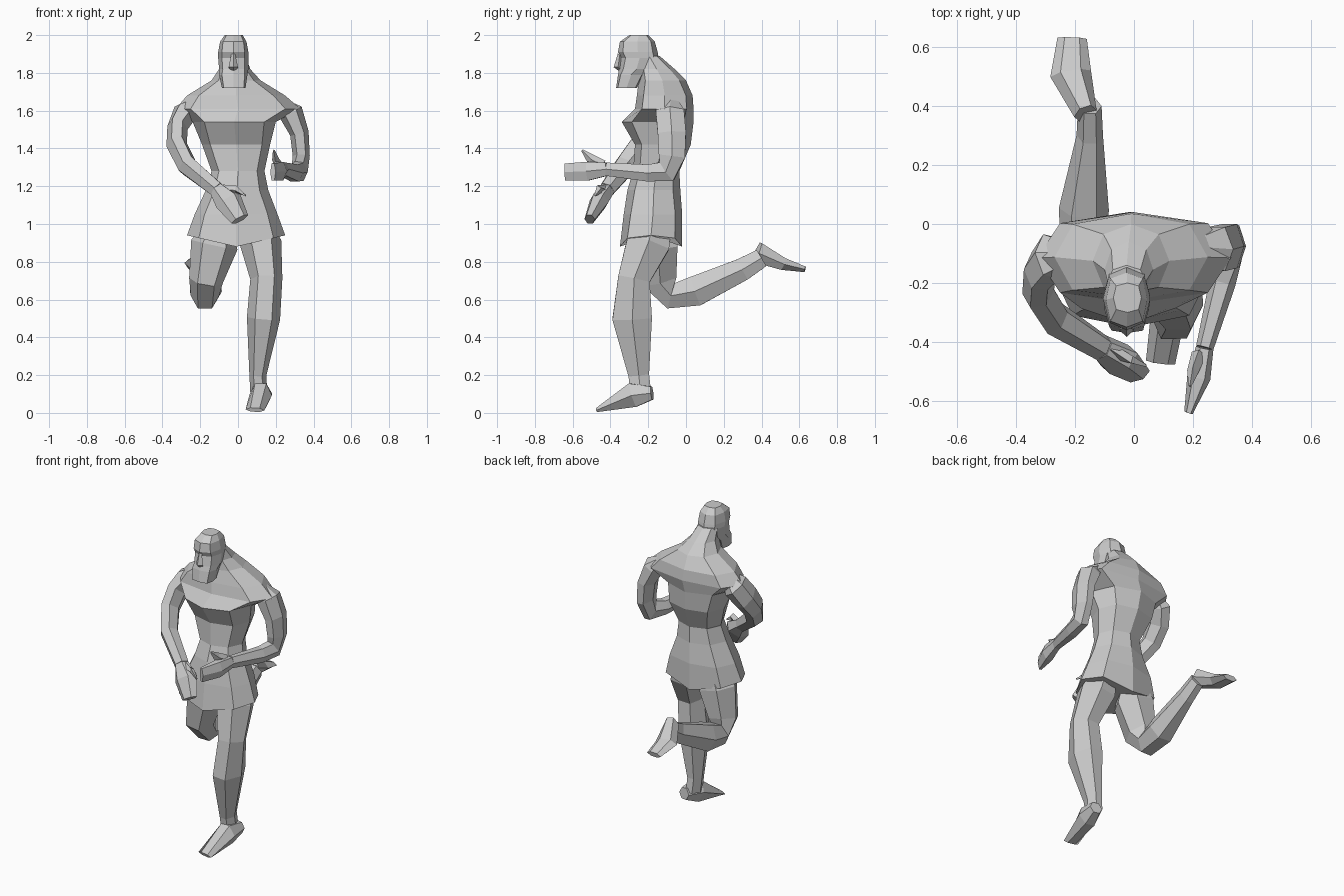
import bpy
import bmesh
import math
from mathutils import Vector

old = bpy.data.objects.get("Cube")
if old:
    bpy.data.objects.remove(old, do_unlink=True)

# One plain grey for the whole figure
grey = bpy.data.materials.new("stone_grey")
grey.use_nodes = True
colour = (0.6, 0.6, 0.6, 1)
grey.diffuse_color = colour
grey.node_tree.nodes["Principled BSDF"].inputs["Base Color"].default_value = colour


def skin_rings(name, rings):
    """Join matching rings of points into one closed, flat-shaded part."""
    bm = bmesh.new()
    loops = [[bm.verts.new(point) for point in ring] for ring in rings]
    count = len(loops[0])
    for lower, upper in zip(loops, loops[1:]):
        for i in range(count):
            j = (i + 1) % count
            bm.faces.new((lower[i], lower[j], upper[j], upper[i]))
    bm.faces.new(loops[0][::-1])
    bm.faces.new(loops[-1])
    bmesh.ops.recalc_face_normals(bm, faces=bm.faces)
    mesh = bpy.data.meshes.new(name)
    bm.to_mesh(mesh)
    bm.free()
    mesh.materials.append(grey)
    part = bpy.data.objects.new(name, mesh)
    bpy.context.scene.collection.objects.link(part)
    return part


def level_ring(z, x_min, x_max, front, back, corner=0.72, rise=0.0):
    """Eight-sided horizontal ring; rise lifts its sides."""
    middle = Vector(((x_min + x_max) / 2, (front + back) / 2, z))
    half_x, half_y = (x_max - x_min) / 2, (back - front) / 2
    ring = []
    for step in range(8):
        angle = step * math.pi / 4
        reach = corner * math.sqrt(2) if step % 2 else 1
        across, along = math.cos(angle) * reach, math.sin(angle) * reach
        ring.append(middle + Vector((half_x * across, half_y * along, rise * abs(across))))
    return ring


def limb(name, stations, sides=6):
    """Tapered limb through stations of (x, y, z, half width, half depth)."""
    centres = [Vector(station[:3]) for station in stations]
    rings = []
    for i, (centre, station) in enumerate(zip(centres, stations)):
        ahead = centres[min(i + 1, len(centres) - 1)]
        behind = centres[max(i - 1, 0)]
        tangent = (ahead - behind).normalized()
        side = Vector((1, 0, 0))
        side = (side - tangent * side.dot(tangent)).normalized()
        deep = tangent.cross(side)
        ring = []
        for step in range(sides):
            angle = step * math.tau / sides
            ring.append(centre + side * station[3] * math.cos(angle)
                        + deep * station[4] * math.sin(angle) * 1.15)
        rings.append(ring)
    return skin_rings(name, rings)


# Torso, tunic skirt and neck
skin_rings("torso", [
    level_ring(.88, -.27, .25, -.35, -.02, .76, rise=.06),
    level_ring(1.05, -.23, .21, -.33, -.02, .76),
    level_ring(1.18, -.17, .16, -.31, -.03),
    level_ring(1.28, -.14, .14, -.28, -.035),
    level_ring(1.42, -.19, .17, -.27, .025, .76),
    level_ring(1.54, -.24, .2, -.34, .04),
    level_ring(1.61, -.33, .33, -.27, .04, .76),
    level_ring(1.68, -.27, .25, -.26, .035, .76),
    level_ring(1.76, -.14, .12, -.25, 0),
    level_ring(1.82, -.1, .065, -.25, -.06),
    level_ring(1.89, -.09, .04, -.25, -.14),
])

# Head with beard, brow and cap of hair
skin_rings("head", [
    level_ring(1.72, -.085, .04, -.37, -.26, .85),
    level_ring(1.79, -.1, .05, -.36, -.22, .8),
    level_ring(1.82, -.1, .055, -.355, -.17, .75),
    level_ring(1.88, -.105, .055, -.345, -.145, .75),
    level_ring(1.91, -.105, .055, -.36, -.15, .75),
    level_ring(1.965, -.095, .045, -.35, -.165, .78),
    level_ring(2, -.07, .025, -.3, -.2, .8),
])
limb("nose", [(-.025, -.35, 1.9, .01, .01), (-.025, -.36, 1.83, .025, .02),
              (-.025, -.35, 1.82, .02, .01)], sides=4)

# Left arm, bent forward
limb("left_arm", [
    (.23, -.08, 1.65, .02, .04),
    (.28, -.085, 1.59, .065, .075),
    (.325, -.075, 1.48, .05, .075),
    (.335, -.075, 1.36, .045, .07),
    (.325, -.1, 1.28, .045, .06),
    (.3, -.2, 1.27, .045, .045),
    (.24, -.42, 1.29, .03, .035),
])
limb("left_hand", [
    (.24, -.42, 1.29, .03, .035),
    (.22, -.52, 1.28, .04, .05),
    (.185, -.64, 1.275, .015, .045),
])
limb("left_thumb", [(.22, -.44, 1.31, .025, .025), (.2, -.5, 1.34, .02, .025),
                    (.19, -.55, 1.39, .005, .005)], sides=4)

# Right arm, swung across the body
limb("right_arm", [
    (-.23, -.1, 1.65, .02, .04),
    (-.28, -.11, 1.59, .065, .075),
    (-.32, -.16, 1.51, .055, .075),
    (-.325, -.23, 1.42, .055, .065),
    (-.27, -.32, 1.31, .055, .055),
    (-.11, -.42, 1.18, .045, .04),
])
limb("right_hand", [
    (-.11, -.42, 1.18, .045, .04),
    (-.05, -.46, 1.12, .075, .045),
    (.01, -.51, 1.025, .05, .025),
])
limb("right_thumb", [(-.08, -.43, 1.18, .025, .025), (-.01, -.46, 1.185, .015, .02),
                     (.04, -.48, 1.15, .005, .005)], sides=4)

# Left leg, standing
limb("left_leg", [
    (.11, -.18, .98, .08, .1),
    (.12, -.2, .9, .11, .115),
    (.15, -.275, .71, .085, .085),
    (.135, -.285, .5, .088, .105),
    (.105, -.25, .2, .045, .055),
    (.11, -.24, .11, .045, .055),
])
limb("left_foot", [
    (.14, -.18, .105, .04, .035),
    (.12, -.28, .095, .06, .065),
    (.09, -.47, .016, .05, .011),
])

# Right leg, kicked back
limb("right_leg", [
    (-.11, -.15, .98, .08, .09),
    (-.125, -.15, .89, .125, .105),
    (-.17, -.14, .7, .09, .09),
    (-.175, -.08, .62, .075, .07),
    (-.17, .05, .645, .085, .08),
    (-.15, .3, .76, .045, .06),
    (-.15, .4, .82, .04, .05),
])
limb("right_foot", [
    (-.165, .375, .85, .04, .055),
    (-.215, .51, .79, .07, .033),
    (-.21, .63, .76, .05, .015),
])
